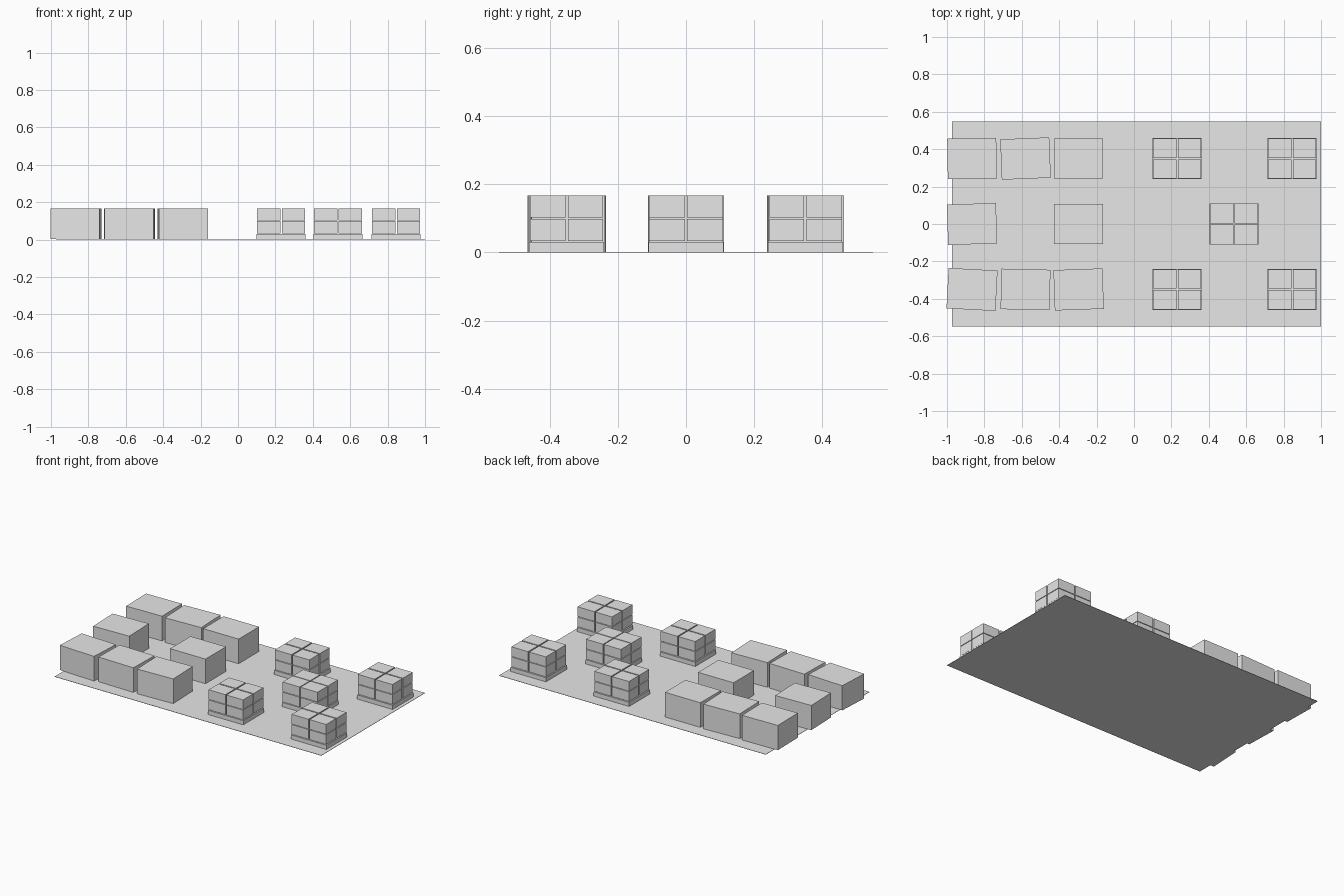
import bpy
import math

cube = bpy.data.objects.get("Cube")
if cube:
    bpy.data.objects.remove(cube, do_unlink=True)

grey = bpy.data.materials.new("plain_grey")
grey.use_nodes = True
grey.diffuse_color = (0.8, 0.8, 0.8, 1)
grey.node_tree.nodes["Principled BSDF"].inputs["Base Color"].default_value = (0.8, 0.8, 0.8, 1)


def block(name, center, size, base, turn=0):
    """Box standing on height base, turned by degrees about z."""
    bpy.ops.mesh.primitive_cube_add(size=1, location=(*center, base + size[2] / 2))
    ob = bpy.context.object
    ob.name = name
    ob.scale = size
    ob.rotation_euler.z = math.radians(turn)
    ob.data.materials.append(grey)
    return ob


FLOOR = 0.002
TOP = 0.167
ROW = 0.35

# Thin floor sheet
block("floor", (0.013, 0), (1.974, 1.096, FLOOR), 0)

# Large crates around an open middle, some slightly askew
columns = (-0.866, -0.58, -0.296)
turns = {-1: (-3, -1.3, 2), 0: (1.8, None, 0), 1: (1, 2.3, 0)}
for row, angles in turns.items():
    for x, angle in zip(columns, angles):
        if angle is not None:
            block("crate", (x, row * ROW), (0.262, 0.216, TOP - FLOOR), FLOOR, angle)


# Pallet carrying two layers of four cartons
def loaded_pallet(x, y, width, depth, gap):
    deck = 0.03
    block("pallet", (x, y), (0.262, 0.22, deck - FLOOR), FLOOR)
    layer = (TOP - deck) / 2
    carton = ((width - gap) / 2, (depth - gap) / 2, layer - 0.004)
    for level in range(2):
        for sx in (-1, 1):
            for sy in (-1, 1):
                spot = (x + sx * (width + gap) / 4, y + sy * (depth + gap) / 4)
                block("carton", spot, carton, deck + 0.004 + level * layer)


for x in (0.23, 0.845):
    for y in (-ROW, ROW):
        loaded_pallet(x, y, 0.255, 0.214, 0.008)
loaded_pallet(0.535, 0, 0.258, 0.217, 0.006)
